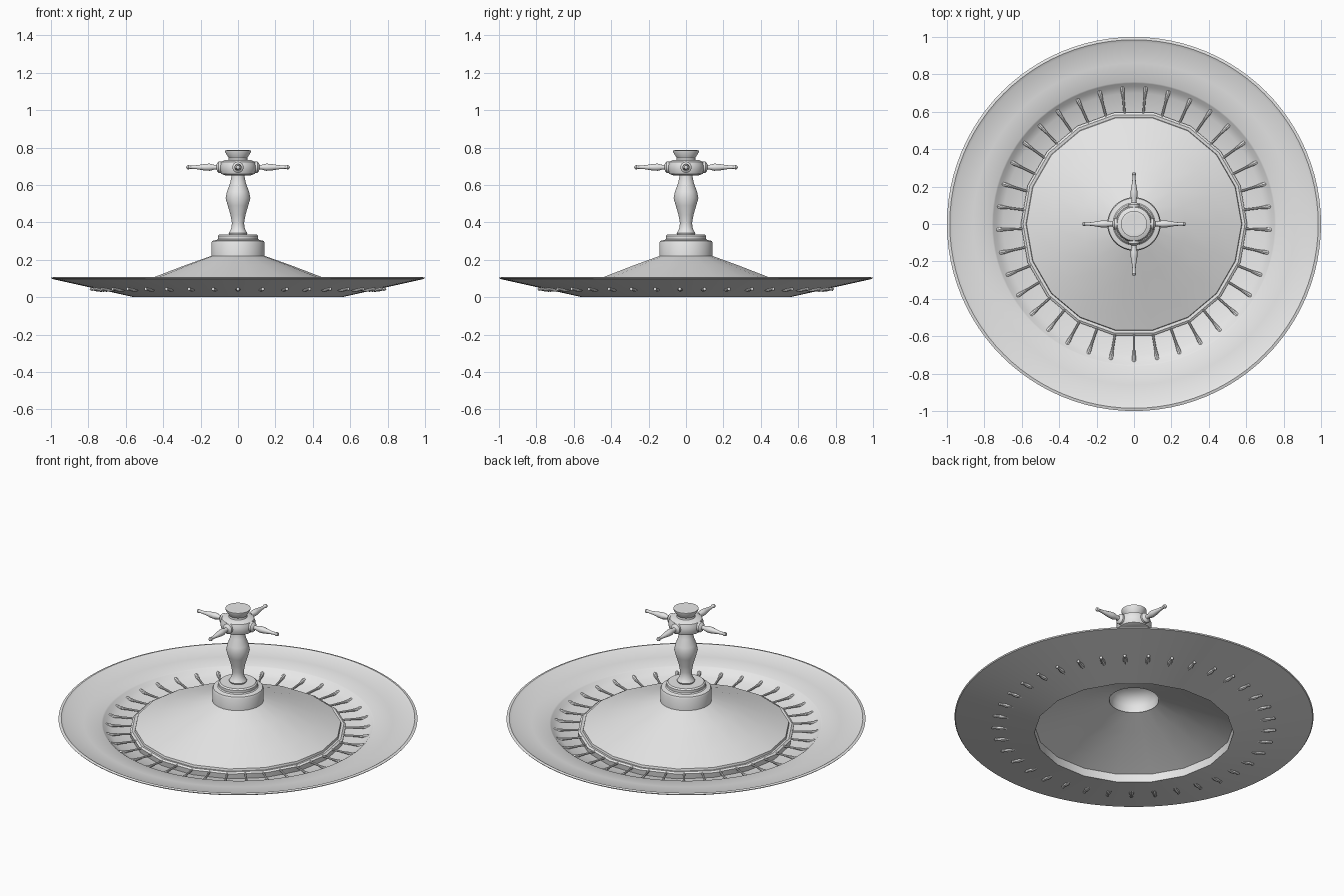
import bpy
import bmesh
from math import pi, radians, sin, cos
from mathutils import Matrix

cube = bpy.data.objects.get("Cube")
if cube:
    bpy.data.objects.remove(cube, do_unlink=True)

grey = bpy.data.materials.new("pale grey metal")
grey.use_nodes = True
grey.diffuse_color = (0.8, 0.8, 0.8, 1)
grey.node_tree.nodes["Principled BSDF"].inputs["Base Color"].default_value = (0.8, 0.8, 0.8, 1)


def lathe(bm, profile, steps, matrix=Matrix.Identity(4), closed=False):
    """Spin a list of (radius, height) points round the z axis."""
    rings = []
    for r, z in profile:
        if r == 0:
            rings.append([bm.verts.new(matrix @ Matrix.Translation((0, 0, z)).translation)] * steps)
        else:
            angles = [2 * pi * i / steps for i in range(steps)]
            points = [Matrix.Translation((r * cos(a), r * sin(a), z)).translation for a in angles]
            rings.append([bm.verts.new(matrix @ p) for p in points])
    pairs = list(zip(rings, rings[1:]))
    if closed:
        pairs.append((rings[-1], rings[0]))
    for a, b in pairs:
        for i in range(steps):
            j = (i + 1) % steps
            corners = list(dict.fromkeys((a[i], a[j], b[j], b[i])))
            # Two neighbouring points on the axis have no face between them
            if len(corners) > 2:
                bm.faces.new(corners)


def finish(bm, name):
    bmesh.ops.recalc_face_normals(bm, faces=bm.faces)
    mesh = bpy.data.meshes.new(name)
    bm.to_mesh(mesh)
    bm.free()
    obj = bpy.data.objects.new(name, mesh)
    bpy.context.collection.objects.link(obj)
    mesh.materials.append(grey)
    bpy.ops.object.select_all(action="DESELECT")
    obj.select_set(True)
    bpy.context.view_layer.objects.active = obj
    bpy.ops.object.shade_smooth_by_angle(angle=radians(35))


def turned(name, profile, steps=48, closed=False):
    bm = bmesh.new()
    lathe(bm, profile, steps, closed=closed)
    finish(bm, name)


def radial(name, profile, count, start, z, steps):
    """Lay turned pieces flat, pointing outwards in a ring."""
    bm = bmesh.new()
    for i in range(count):
        turn = Matrix.Rotation(start + 2 * pi * i / count, 4, "Z")
        lathe(bm, profile, steps, Matrix.Translation((0, 0, z)) @ turn @ Matrix.Rotation(pi / 2, 4, "Y"))
    finish(bm, name)


# Wide dish: sloping underside, rolled edge, gutter inside the rim
turned("dish", [(0.555, 0), (0.78, 0.05), (0.995, 0.098), (1, 0.104), (0.985, 0.108),
                (0.97, 0.1), (0.86, 0.086), (0.76, 0.077), (0.752, 0.072), (0.735, 0.054),
                (0.70, 0.037), (0.60, 0.014), (0.57, 0.01)], 96, closed=True)

# Central cone, an open shell with a raised lip
turned("cone", [(0.555, 0), (0.6, 0.012), (0.605, 0.045), (0.593, 0.052), (0.578, 0.05),
                (0.575, 0.063), (0.45, 0.107), (0.28, 0.172), (0.14, 0.222), (0.14, 0.212),
                (0.28, 0.16), (0.45, 0.095), (0.555, 0.05)], 18, closed=True)

# Hollow collar at the peak of the cone
turned("collar", [(0.143, 0.21), (0.143, 0.29), (0.138, 0.301), (0.113, 0.306), (0.108, 0.312),
                  (0.108, 0.328), (0.1, 0.335), (0, 0.335), (0, 0.32), (0.08, 0.315),
                  (0.12, 0.285), (0.135, 0.25), (0.138, 0.21)], closed=True)

# Turned stem
turned("stem", [(0, 0.33), (0.045, 0.33), (0.05, 0.343), (0.042, 0.355), (0.034, 0.375),
                (0.033, 0.4), (0.04, 0.44), (0.055, 0.49), (0.066, 0.53), (0.059, 0.565),
                (0.042, 0.61), (0.036, 0.64), (0.036, 0.66), (0, 0.66)], 32)

# Hub and flared cap
turned("hub", [(0, 0.652), (0.07, 0.652), (0.09, 0.66), (0.097, 0.68), (0.097, 0.705),
               (0.09, 0.724), (0.07, 0.733), (0.052, 0.735), (0.05, 0.745), (0.07, 0.778),
               (0.07, 0.785), (0.05, 0.787), (0, 0.78)], 40)

# Four handles round the hub
radial("handles", [(0.03, 0.08), (0.03, 0.104), (0.024, 0.11), (0.013, 0.115), (0.012, 0.125),
                   (0.019, 0.15), (0.018, 0.175), (0.01, 0.225), (0.008, 0.255),
                   (0.012, 0.264), (0.01, 0.273), (0, 0.277)], 4, 0, 0.695, 16)

# Ring of small spindles across the gutter
radial("gutter_spindles", [(0, 0.58), (0.006, 0.58), (0.006, 0.67), (0.009, 0.70), (0.014, 0.735),
                           (0.012, 0.755), (0.007, 0.775), (0.009, 0.787), (0, 0.795)],
       37, -pi / 2, 0.043, 8)
